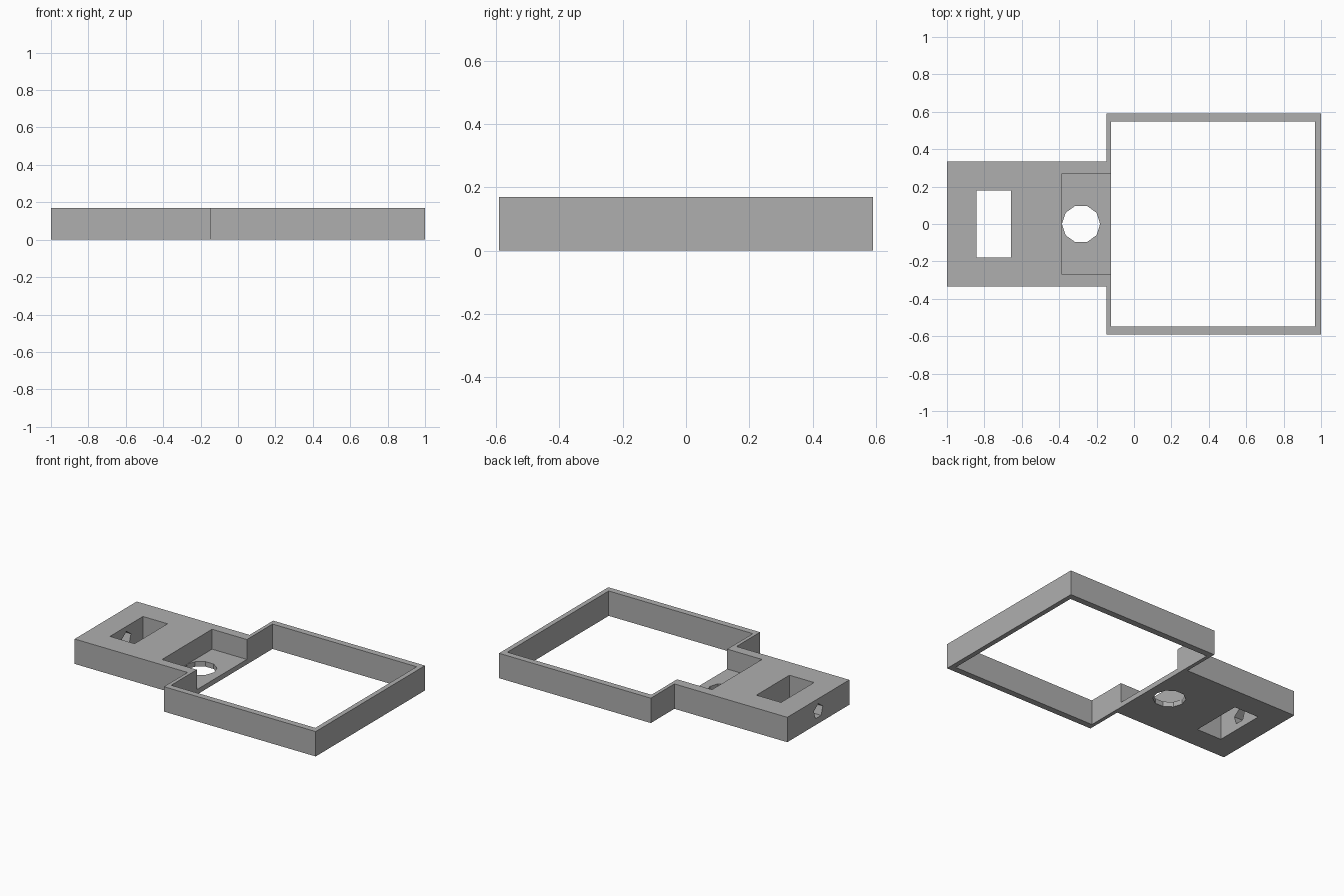
import bpy
import bmesh
from math import pi
from mathutils import Matrix, Vector

old = bpy.data.objects.get("Cube")
if old:
    bpy.data.objects.remove(old, do_unlink=True)

HEIGHT = 0.17
FLOOR = 0.034
END = 1.0

grey = bpy.data.materials.new("plain grey")
grey.use_nodes = True
colour = (0.43, 0.43, 0.43, 1)
grey.diffuse_color = colour
grey.node_tree.nodes["Principled BSDF"].inputs["Base Color"].default_value = colour


def add_object(name, bm):
    bmesh.ops.recalc_face_normals(bm, faces=bm.faces)
    mesh = bpy.data.meshes.new(name)
    bm.to_mesh(mesh)
    bm.free()
    mesh.materials.append(grey)
    obj = bpy.data.objects.new(name, mesh)
    bpy.context.collection.objects.link(obj)
    return obj


def block(name, x0, x1, half_width, z0, z1):
    bm = bmesh.new()
    size = Vector((x1 - x0, 2 * half_width, z1 - z0))
    centre = Vector(((x0 + x1) / 2, 0, (z0 + z1) / 2))
    bmesh.ops.create_cube(bm, size=1, matrix=Matrix.Translation(centre) @ Matrix.Diagonal(size.to_4d()))
    return add_object(name, bm)


def prism(name, sides, radius, length, centre, turn):
    # First corner lies on the local x axis
    bm = bmesh.new()
    ring = [bm.verts.new(Matrix.Rotation(2 * pi * i / sides, 3, "Z") @ Vector((radius, 0, -length / 2)))
            for i in range(sides)]
    face = bm.faces.new(ring)
    top = bmesh.ops.extrude_face_region(bm, geom=[face])["geom"]
    bmesh.ops.translate(bm, vec=(0, 0, length), verts=[v for v in top if isinstance(v, bmesh.types.BMVert)])
    bm.transform(Matrix.Translation(centre) @ turn)
    return add_object(name, bm)


# Body: mounting plate and wide frame in one outline
outline = [(-END, 0.335), (-0.147, 0.335), (-0.147, 0.59), (END, 0.59)]
outline += [(x, -y) for x, y in reversed(outline)]
bm = bmesh.new()
base = bm.faces.new([bm.verts.new((x, y, 0)) for x, y in outline])
raised = bmesh.ops.extrude_face_region(bm, geom=[base])["geom"]
bmesh.ops.translate(bm, vec=(0, 0, HEIGHT), verts=[v for v in raised if isinstance(v, bmesh.types.BMVert)])
body = add_object("mounting_frame", bm)

# Openings: frame window, recessed pocket, slot, round hole, end hole
cutters = [
    block("frame_opening", -0.122, 0.967, 0.547, -0.1, 0.3),
    block("pocket", -0.385, 0.0, 0.27, FLOOR, 0.3),
    block("slot", -0.843, -0.657, 0.178, -0.1, 0.3),
    prism("floor_hole", 10, 0.102, 0.2, (-0.283, 0, 0), Matrix.Identity(4)),
    prism("end_hole", 5, 0.051, 0.25, (-0.95, 0, HEIGHT / 2), Matrix.Rotation(-pi / 2, 4, "Y")),
]
for cutter in cutters:
    cutter.hide_render = True
    cut = body.modifiers.new(cutter.name, "BOOLEAN")
    cut.operation = "DIFFERENCE"
    cut.solver = "EXACT"
    cut.object = cutter

# Bake the cuts and remove the cutters
bpy.context.view_layer.update()
graph = bpy.context.evaluated_depsgraph_get()
finished = bpy.data.meshes.new_from_object(body.evaluated_get(graph))
body.modifiers.clear()
body.data = finished
for cutter in cutters:
    bpy.data.objects.remove(cutter, do_unlink=True)
